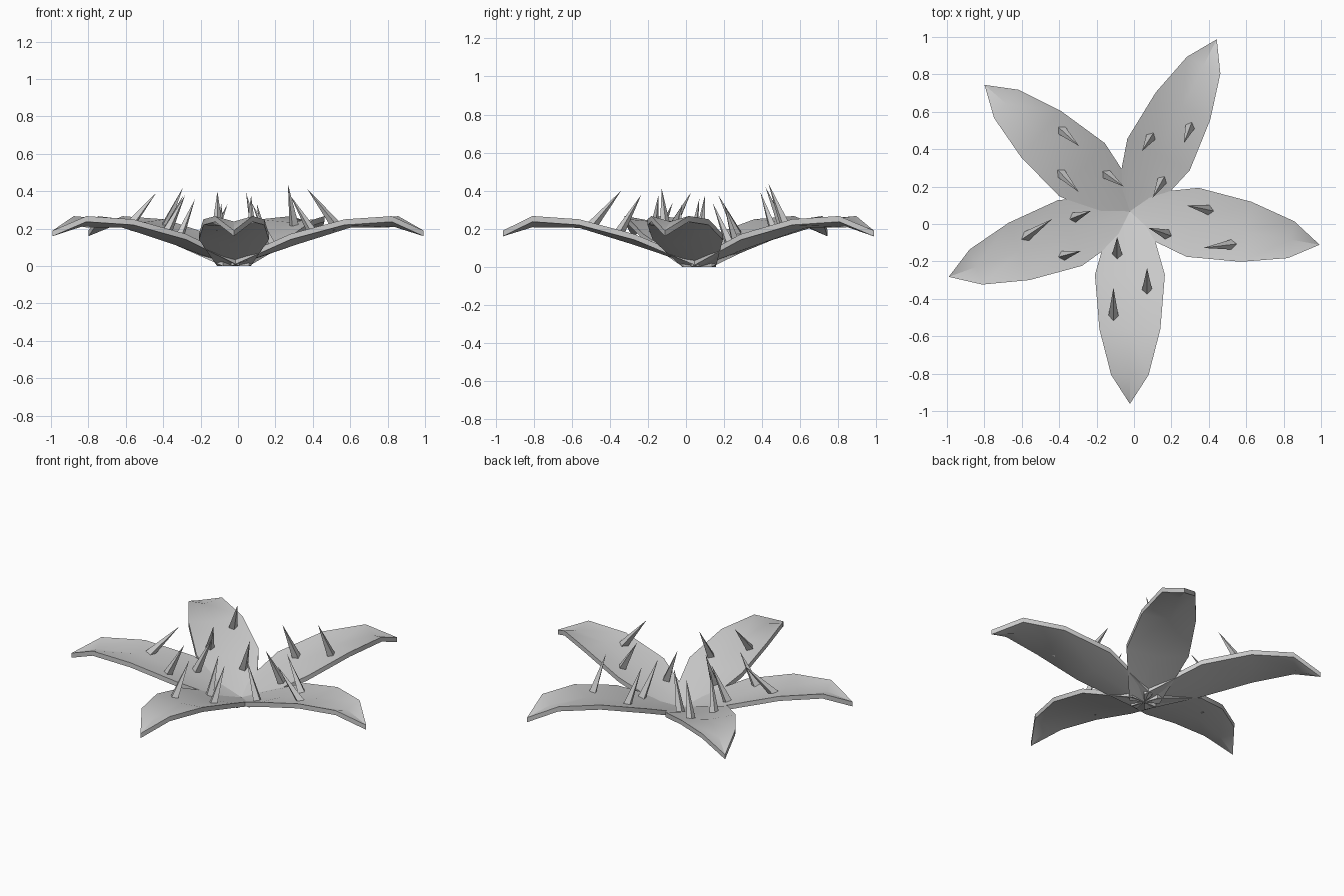
import bpy, bmesh, math
from mathutils import Vector

if "Cube" in bpy.data.objects:
    bpy.data.objects.remove(bpy.data.objects["Cube"])

CX, CY = -0.022, 0.068
# stations along a petal: distance, half width, midrib height, edge height
STATIONS = [(0.0, 0.09, 0.03, 0.03), (0.34, 0.187, 0.145, 0.172), (0.63, 0.163, 0.235, 0.25),
            (0.875, 0.10, 0.238, 0.267), (1.03, 0.0, 0.19, 0.19)]


def smooth(ob):
    bpy.ops.object.select_all(action='DESELECT')
    ob.select_set(True)
    bpy.context.view_layer.objects.active = ob
    bpy.ops.object.shade_smooth_by_angle(angle=math.radians(30))


def add_object(name, bm):
    bmesh.ops.recalc_face_normals(bm, faces=bm.faces)
    me = bpy.data.meshes.new(name)
    bm.to_mesh(me)
    bm.free()
    ob = bpy.data.objects.new(name, me)
    bpy.context.collection.objects.link(ob)
    return ob


def petal(name, degrees):
    a = math.radians(degrees)
    d, s = Vector((math.cos(a), math.sin(a), 0)), Vector((-math.sin(a), math.cos(a), 0))
    bm = bmesh.new()
    layers = []
    for drop in (0, 0.03):
        rows = []
        for r, w, mid, edge in STATIONS:
            sides = ((-1, edge), (0, mid), (1, edge)) if w else ((0, mid),)
            rows.append([bm.verts.new(Vector((CX, CY, z - drop)) + d * r + s * (w * k))
                         for k, z in sides])
        for p, q in zip(rows, rows[1:]):
            for i in (0, 1):
                if len(q) == 1:
                    bm.faces.new((p[i], q[0], p[i + 1]))
                else:
                    bm.faces.new((p[i], q[i], q[i + 1], p[i + 1]))
        # outline loop of this layer
        layers.append([r[0] for r in rows] + [r[2] for r in reversed(rows[:-1])] + [rows[0][1]])
    # rim joining upper and lower skins
    up, low = layers
    for i in range(len(up)):
        j = (i + 1) % len(up)
        bm.faces.new((up[i], up[j], low[j], low[i]))
    smooth(add_object(name, bm))


def surface_height(x, y):
    r = math.hypot(x - CX, y - CY)
    for a, b in zip(STATIONS, STATIONS[1:]):
        if r <= b[0]:
            t = (r - a[0]) / (b[0] - a[0])
            return a[2] + t * (b[2] - a[2]) + 0.006
    return 0.2


def spike(name, bx, by, tx, ty, rise):
    base = Vector((bx, by, surface_height(bx, by)))
    tip = Vector((tx, ty, base.z + rise))
    axis = (tip - base).normalized()
    base -= axis * 0.02
    bm = bmesh.new()
    bmesh.ops.create_cone(bm, cap_ends=True, segments=4, radius1=0.029, radius2=0,
                          depth=(tip - base).length)
    ob = add_object(name, bm)
    ob.location = (base + tip) / 2
    ob.rotation_euler = axis.to_track_quat('Z', 'Y').to_euler()


# five petals
for i, deg in enumerate((-90, -10, 63.2, 139, 199.9)):
    petal(f"petal_{i + 1}", deg)

# three inward-leaning spikes on each petal: base xy, tip xy, rise
SPIKES = [(-.11, -.49, -.11, -.34, .18), (.07, -.35, .07, -.235, .2), (-.09, -.16, -.09, -.07, .22),
          (.40, .075, .28, .10, .2), (.52, -.11, .37, -.128, .19), (.175, -.055, .075, -.02, .22),
          (.09, .465, .043, .39, .22), (.30, .52, .267, .433, .22), (.15, .23, .10, .14, .22),
          (-.385, .50, -.294, .417, .2), (-.39, .27, -.294, .17, .2), (-.145, .265, -.055, .20, .22),
          (-.575, -.065, -.437, .027, .17), (-.38, -.17, -.283, -.144, .2), (-.32, .035, -.23, .07, .22)]
for i, sp in enumerate(SPIKES):
    spike(f"spike_{i + 1}", *sp)
